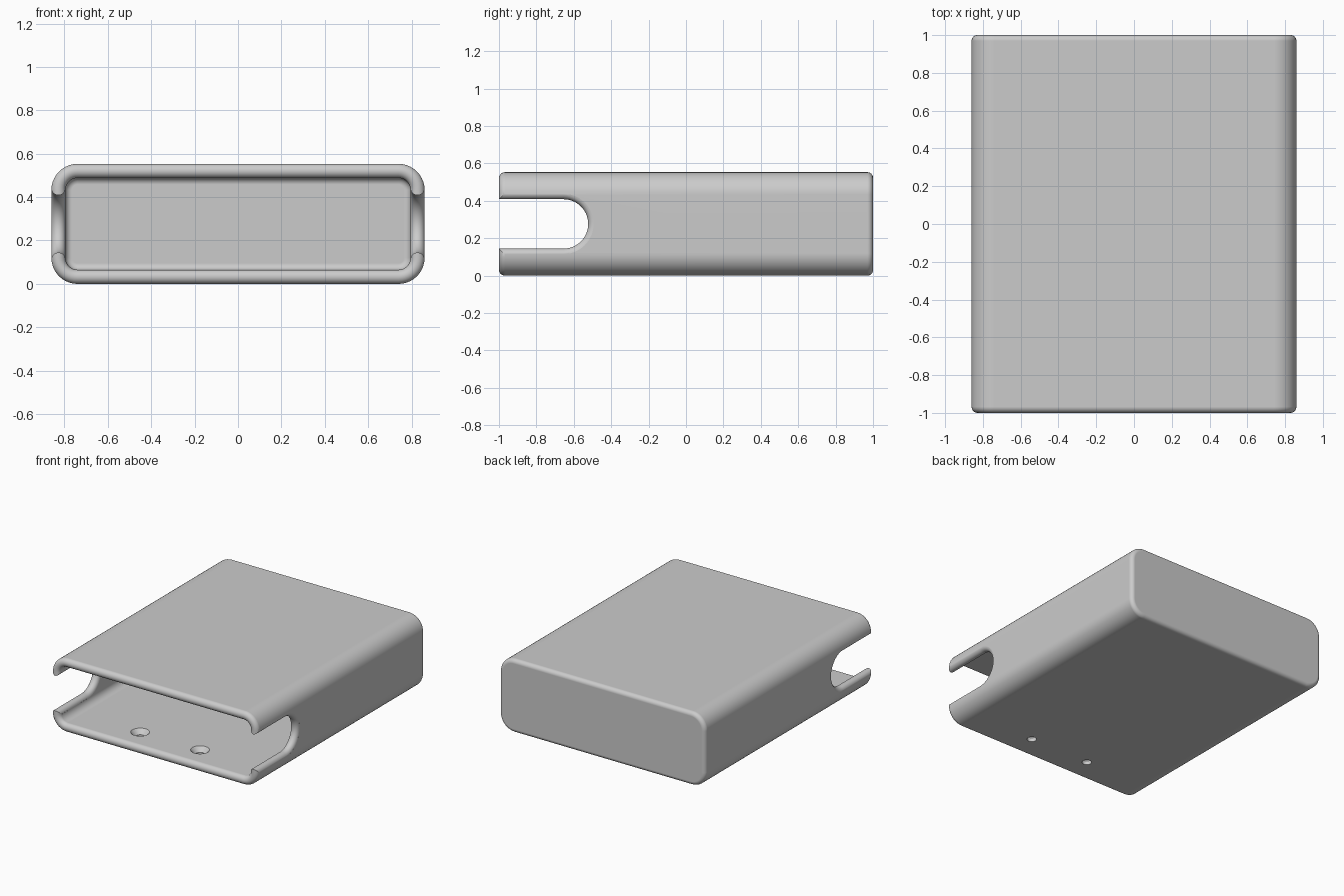
import bpy, bmesh
from math import sin, cos, pi, radians

if "Cube" in bpy.data.objects:
    bpy.data.objects.remove(bpy.data.objects["Cube"], do_unlink=True)

# Main sizes
HALF_W, HALF_L, HEIGHT = 0.86, 1.0, 0.553
CORNER, WALL, FILLET = 0.12, 0.065, 0.03
MID_Z = HEIGHT / 2
SLOT_R, SLOT_Y = 0.132, -0.655

grey = bpy.data.materials.new("plain_grey")
grey.use_nodes = True
colour = (0.6, 0.6, 0.6, 1)
grey.diffuse_color = colour
grey.node_tree.nodes["Principled BSDF"].inputs["Base Color"].default_value = colour


def loft(name, rings):
    """Closed solid through a list of equal-length point loops."""
    bm = bmesh.new()
    loops = [[bm.verts.new(p) for p in ring] for ring in rings]
    n = len(loops[0])
    for a, b in zip(loops, loops[1:]):
        for i in range(n):
            j = (i + 1) % n
            bm.faces.new((a[i], a[j], b[j], b[i]))
    bm.faces.new(loops[0])
    bm.faces.new(loops[-1])
    bmesh.ops.recalc_face_normals(bm, faces=bm.faces)
    mesh = bpy.data.meshes.new(name)
    bm.to_mesh(mesh)
    bm.free()
    obj = bpy.data.objects.new(name, mesh)
    bpy.context.collection.objects.link(obj)
    mesh.materials.append(grey)
    return obj


def rounded_rect(inset, y, steps=10):
    """Box cross-section, moved inward by the inset."""
    r = CORNER - inset
    cx, cz = HALF_W - CORNER, MID_Z - CORNER
    pts = []
    for q, (sx, sz) in enumerate([(1, 1), (-1, 1), (-1, -1), (1, -1)]):
        for k in range(steps + 1):
            a = (q + k / steps) * pi / 2
            pts.append((sx * cx + r * cos(a), y, MID_Z + sz * cz + r * sin(a)))
    return pts


def arc(start, end, steps):
    return [radians(start + (end - start) * k / steps) for k in range(steps + 1)]


# Sleeve: rounded back, outer walls, full-round front rim, inner walls, inner back
half = WALL / 2
path = [(FILLET * (1 - sin(a)), HALF_L - FILLET * (1 - cos(a))) for a in arc(0, 90, 6)]
path += [(half * (1 - cos(a)), -HALF_L + half * (1 - sin(a))) for a in arc(0, 180, 14)]
path += [(WALL + FILLET * (1 - cos(a)), HALF_L - WALL - FILLET * (1 - sin(a)))
         for a in arc(0, 90, 6)]
sleeve = loft("sleeve_case", [rounded_rect(i, y) for i, y in path])


def slot_outline(x, grow):
    r = SLOT_R + grow
    pts = [(x, -1.2, MID_Z - r)]
    pts += [(x, SLOT_Y + r * cos(a), MID_Z + r * sin(a)) for a in arc(-90, 90, 28)]
    return pts + [(x, -1.2, MID_Z + r)]


def circle(x, y, z, r, n=32):
    return [(x + r * cos(2 * pi * k / n), y + r * sin(2 * pi * k / n), z) for k in range(n)]


cutters = []
for side, label in ((1, "left"), (-1, "right")):
    # Thumb slot cutter, flared so the cut edge is rounded
    offsets = [(half * sin(a), half * (1 - cos(a))) for a in arc(-84, 84, 14)]
    offsets = [(-0.06, offsets[0][1])] + offsets + [(0.06, offsets[-1][1])]
    cutters.append(loft(label + "_slot_cutter",
                        [slot_outline(side * (HALF_W - half) + d, g) for d, g in offsets]))
    # Countersunk screw hole cutter in the floor
    x, y = side * 0.25, -0.81
    cutters.append(loft(label + "_hole_cutter",
                        [circle(x, y, z, r) for z, r in
                         ((-0.05, 0.033), (0.03, 0.033), (WALL, 0.065), (0.1, 0.065))]))

# Cut the openings
bpy.context.view_layer.objects.active = sleeve
for obj in bpy.context.selected_objects:
    obj.select_set(False)
sleeve.select_set(True)
for cutter in cutters:
    cutter.hide_render = True
    mod = sleeve.modifiers.new(cutter.name, "BOOLEAN")
    mod.operation = "DIFFERENCE"
    mod.solver = "EXACT"
    mod.object = cutter
    bpy.ops.object.modifier_apply(modifier=mod.name)
    bpy.data.objects.remove(cutter, do_unlink=True)

# Smooth walls with crisp cut edges
bpy.ops.object.shade_smooth_by_angle(angle=radians(30))
weighted = sleeve.modifiers.new("even_shading", "WEIGHTED_NORMAL")
weighted.keep_sharp = True
